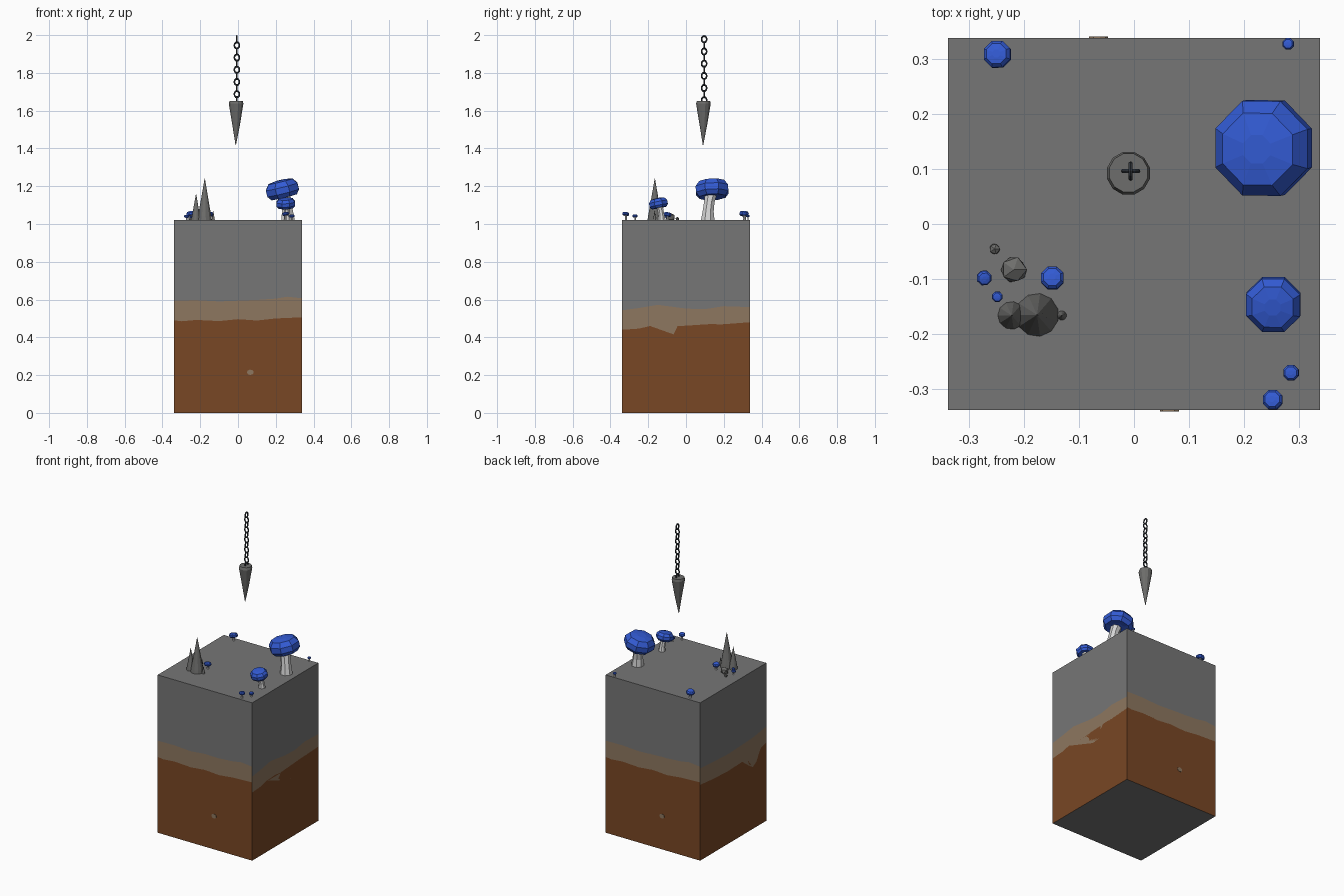
import bpy, bmesh, math, random
from mathutils import Vector, Matrix

if "Cube" in bpy.data.objects:
    bpy.data.objects.remove(bpy.data.objects["Cube"])

random.seed(4)


def material(name, rgb):
    m = bpy.data.materials.new(name)
    m.diffuse_color = (*rgb, 1)
    m.use_nodes = True
    m.node_tree.nodes["Principled BSDF"].inputs["Base Color"].default_value = m.diffuse_color
    return m


STONE = material("stone grey", (0.18, 0.18, 0.18))
ROCK = material("rock grey", (0.155, 0.155, 0.15))
TAN = material("tan earth", (0.27, 0.185, 0.115))
BROWN = material("brown earth", (0.19, 0.063, 0.018))
BLUE = material("mushroom blue", (0.033, 0.105, 0.66))
STEM = material("stem white", (0.66, 0.66, 0.66))
IRON = material("dark iron", (0.035, 0.042, 0.052))


def finish(name, bm, *mats):
    mesh = bpy.data.meshes.new(name)
    bm.to_mesh(mesh)
    bm.free()
    for m in mats:
        mesh.materials.append(m)
    ob = bpy.data.objects.new(name, mesh)
    bpy.context.collection.objects.link(ob)
    return ob


def loft(name, rings, n, mat, matrix=Matrix(), phase=0.5):
    """Closed flat-faced tube; rings are (x, y, z, radius)."""
    bm = bmesh.new()
    loops = []
    for x, y, z, r in rings:
        loops.append([bm.verts.new(matrix @ Vector((
            x + r * math.cos(2 * math.pi * (i + phase) / n),
            y + r * math.sin(2 * math.pi * (i + phase) / n), z))) for i in range(n)])
    for a, b in zip(loops, loops[1:]):
        for i in range(n):
            j = (i + 1) % n
            bm.faces.new((a[i], a[j], b[j], b[i]))
    bm.faces.new(loops[0][::-1])
    bm.faces.new(loops[-1])
    return finish(name, bm, mat)


# Layered ground block: each side is cut into stone, tan and brown by wavy lines
H, TOP = 0.338, 1.02
front_up = [(-H, .595), (-.22, .597), (-.1, .59), (0, .60), (.1, .598), (.2, .605), (.26, .615), (H, .607)]
front_low = [(-H, .49), (-.3, .485), (-.22, .492), (-.1, .486), (0, .496), (.1, .489), (.2, .50), (H, .506)]
right_up = [(-H, .543), (-.25, .555), (-.15, .572), (-.08, .563), (0, .552), (.1, .549), (.2, .565), (H, .56)]
right_low = [(-H, .44), (-.25, .446), (-.19, .46), (-.1, .465), (-.03, .455), (-.01, .44), (-.006, .41),
             (.014, .387), (.045, .378), (.076, .387), (.096, .41), (.1, .445), (.115, .463), (.16, .472), (H, .48)]
left_up = [(-H, .597), (-.2, .587), (-.05, .58), (.1, .575), (.2, .59), (H, .61)]
left_low = [(-H, .49), (-.2, .477), (-.05, .47), (.1, .475), (.15, .46), (.165, .42), (.2, .40),
            (.235, .42), (.25, .46), (.28, .49), (H, .505)]
sides = [(front_up, front_low), (right_up, right_low), (front_up, front_low), (left_up, left_low)]

bm = bmesh.new()
for k, (up, low) in enumerate(sides):
    turn = Matrix.Rotation(k * math.pi / 2, 3, 'Z')
    strips = [(up, [(-H, TOP), (H, TOP)]), (low, up), ([(-H, 0), (H, 0)], low)]
    for idx, (lo, hi) in enumerate(strips):
        f = bm.faces.new([bm.verts.new(turn @ Vector((s, -H, z))) for s, z in lo + hi[::-1]])
        f.material_index = idx
for z, order in ((TOP, 1), (0, -1)):
    corners = [(-H, -H), (H, -H), (H, H), (-H, H)][::order]
    bm.faces.new([bm.verts.new((x, y, z)) for x, y in corners])
# split concave outlines cleanly
bmesh.ops.triangulate(bm, faces=bm.faces[:], ngon_method='EAR_CLIP')
finish("ground_block", bm, STONE, TAN, BROWN)

# Small pebble plates set in the front and back
for k, side in enumerate(("front", "back")):
    m = (Matrix.Rotation(k * math.pi, 4, 'Z') @ Matrix.Translation((.065, -H, .215))
         @ Matrix.Rotation(math.pi / 2, 4, 'X') @ Matrix.Diagonal((1.1, .9, 1, 1)))
    loft(side + "_pebble", [(0, 0, -.001, .016), (0, 0, .002, .016)], 9, TAN, m)


# Mushrooms: curved stem plus a tilted faceted cap
CAP = [(.45, -.42), (.8, -.46), (1, -.2), (1, .18), (.76, .5), (.3, .58)]


def mushroom(name, base, cap, r, tilt=(0, 0), thick=1.0, stem=.3):
    b, c = Vector((*base, TOP - .004)), Vector(cap)
    rings = []
    for t, w in ((0, 1.25), (.3, 1), (.6, .95), (.85, 1.1), (1, 1.6)):
        p = b.lerp(c, t)
        bend = t * t
        rings.append((b.x + (c.x - b.x) * bend, b.y + (c.y - b.y) * bend, p.z, r * stem * w))
    rings[-1] = (*(c - Vector((0, 0, r * .12))), r * stem * 1.5)
    loft(name + "_stem", rings, 8, STEM)
    m = (Matrix.Translation(c) @ Matrix.Rotation(tilt[0], 4, 'X')
         @ Matrix.Rotation(tilt[1], 4, 'Y'))
    loft(name + "_cap", [(0, 0, z * r * thick, k * r) for k, z in CAP], 8, BLUE, m)


mushroom("large_mushroom", (.265, .115), (.235, .138, 1.182), .093, (.05, -.24), .95, .34)
mushroom("medium_mushroom", (.262, -.128), (.253, -.146, 1.108), .053, (.2, -.05), .95, .34)
small = [(-.248, .308, .026, .034), (.28, .327, .011, .022), (-.148, -.098, .022, .03),
         (-.272, -.098, .014, .02), (-.248, -.132, .01, .016), (.285, -.27, .015, .022),
         (.252, -.319, .019, .033)]
for i, (x, y, r, h) in enumerate(small):
    mushroom(f"small_mushroom_{i + 1}", (x, y + r * .1), (x, y, TOP + h), r,
             (random.uniform(-.2, .2), random.uniform(-.2, .2)), .95, .3)

# Stalagmites growing from the ground
for i, (x, y, r, h) in enumerate([(-.176, -.165, .04, .22), (-.222, -.166, .026, .14), (-.131, -.166, .009, .05)]):
    loft(f"stalagmite_{i + 1}", [(x, y, TOP - .005, r), (x, y, TOP + h * .1, r * .9), (x, y, TOP + h * .45, r * .55),
                                 (x, y, TOP + h, r * .02)], 11, ROCK)

# Loose rocks
for i, (x, y, r) in enumerate([(-.218, -.083, .026), (-.253, -.045, .011)]):
    bm = bmesh.new()
    bmesh.ops.create_icosphere(bm, subdivisions=1, radius=r)
    for v in bm.verts:
        v.co = v.co * random.uniform(.85, 1.05) + Vector((x, y, TOP + r * .6))
    finish(f"rock_{i + 1}", bm, ROCK)

# Hanging spike, slightly tilted
CX, CY = -.006, .096
loft("hanging_spike", [(CX - .006, CY - .006, 1.418, .0012), (CX - .004, CY - .004, 1.52, .020),
                       (CX - .004, CY - .004, 1.637, .040), (CX - .004, CY - .003, 1.652, .036)], 12, ROCK)

# Chain of alternating links
N = 11
for i in range(N):
    bm = bmesh.new()
    n, k = 12, 6
    grid = [[bm.verts.new(((.0135 + .0042 * math.cos(b)) * math.cos(a), .0042 * math.sin(b),
                           1.24 * (.0135 + .0042 * math.cos(b)) * math.sin(a)))
             for b in (2 * math.pi * q / k for q in range(k))]
            for a in (2 * math.pi * p / n for p in range(n))]
    for p in range(n):
        for q in range(k):
            bm.faces.new((grid[p][q], grid[(p + 1) % n][q],
                          grid[(p + 1) % n][(q + 1) % k], grid[p][(q + 1) % k]))
    bmesh.ops.recalc_face_normals(bm, faces=bm.faces[:])
    z = 1.978 - i * (1.978 - 1.655) / (N - 1)
    turn = math.pi / 2 if i % 2 == 0 else 0
    bmesh.ops.transform(bm, verts=bm.verts[:], matrix=Matrix.Translation((CX, CY, z)) @ Matrix.Rotation(turn, 4, 'Z'))
    finish(f"chain_link_{i + 1}", bm, IRON)
